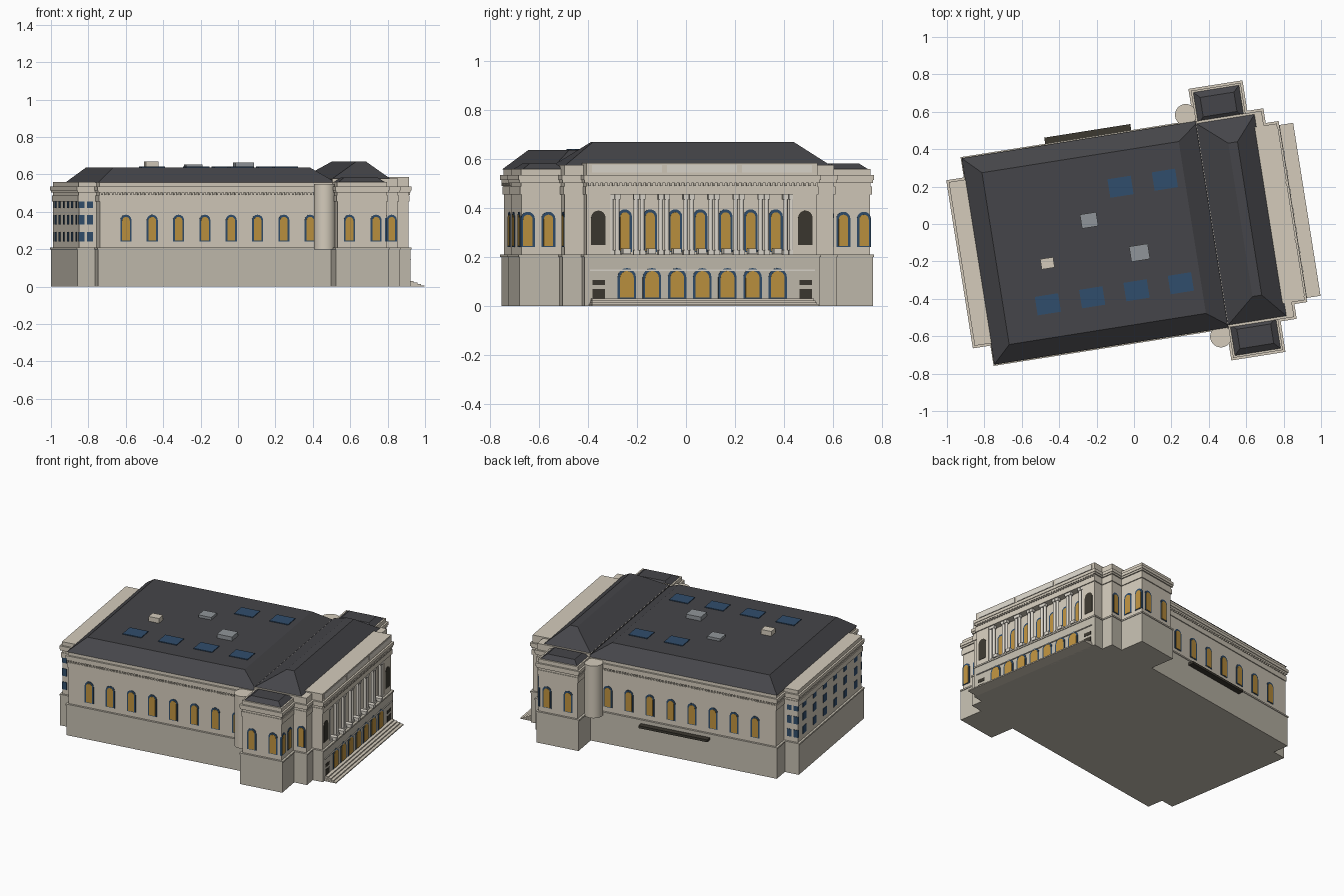
import bpy, bmesh
from math import pi, sin, cos, radians
from mathutils import Matrix, Vector

if "Cube" in bpy.data.objects:
    bpy.data.objects.remove(bpy.data.objects["Cube"])

# Plan frame: u runs back to entrance, w is the symmetric cross axis
PLACE = Matrix.Rotation(radians(9), 4, 'Z') @ Matrix.Translation((0, -0.067, 0))


def material(name, r, g, b):
    m = bpy.data.materials.new(name)
    m.diffuse_color = (r, g, b, 1)
    m.use_nodes = True
    m.node_tree.nodes["Principled BSDF"].inputs["Base Color"].default_value = m.diffuse_color
    return m


STONE = material("stone", .66, .60, .50)
BASE = material("base_stone", .55, .51, .43)
PALE = material("pale_stone", .72, .68, .61)
ROOF = material("slate", .06, .06, .067)
AMBER = material("amber_glass", .52, .29, .05)
BLUE = material("blue_frame", .03, .075, .15)
DARK = material("dark_recess", .045, .04, .03)
GREY = material("grey_metal", .28, .30, .32)


class Part:
    """Collects simple solids into one named object."""

    def __init__(self, name, mat):
        self.name, self.mat, self.bm = name, mat, bmesh.new()

    def prism(self, low, high):
        a = [self.bm.verts.new(p) for p in low]
        b = [self.bm.verts.new(p) for p in high]
        n = len(a)
        self.bm.faces.new(a[::-1])
        self.bm.faces.new(b)
        for i in range(n):
            j = (i + 1) % n
            self.bm.faces.new((a[i], a[j], b[j], b[i]))

    def box(self, u0, u1, w0, w1, z0, z1):
        self.frustum((u0, u1, w0, w1), (u0, u1, w0, w1), z0, z1)

    def frustum(self, r0, r1, z0, z1):
        ring = lambda r, z: [(r[0], r[2], z), (r[1], r[2], z), (r[1], r[3], z), (r[0], r[3], z)]
        self.prism(ring(r0, z0), ring(r1, z1))

    def cylinder(self, u, w, r, z0, z1, n=12):
        ring = lambda z: [(u + r * cos(2 * pi * i / n), w + r * sin(2 * pi * i / n), z) for i in range(n)]
        self.prism(ring(z0), ring(z1))

    def opening(self, u, w, normal, width, z0, z1, proud, arched=True):
        n = Vector((*normal, 0))
        t = Vector((-n.y, n.x, 0))
        h = width / 2
        prof = [(-h, z0), (h, z0)]
        if arched:
            prof += [(h * cos(pi * i / 8), z1 - h + h * sin(pi * i / 8)) for i in range(9)]
        else:
            prof += [(h, z1), (-h, z1)]
        at = lambda d: [Vector((u, w, z)) + t * s + n * d for s, z in prof]
        self.prism(at(-.008), at(proud))

    def finish(self, smooth=False):
        bmesh.ops.recalc_face_normals(self.bm, faces=self.bm.faces)
        self.bm.transform(PLACE)
        me = bpy.data.meshes.new(self.name)
        self.bm.to_mesh(me)
        self.bm.free()
        me.materials.append(self.mat)
        ob = bpy.data.objects.new(self.name, me)
        bpy.context.collection.objects.link(ob)
        if smooth:
            bpy.context.view_layer.objects.active = ob
            ob.select_set(True)
            bpy.ops.object.shade_smooth_by_angle(angle=radians(40))
            ob.select_set(False)


def layers(name, u0, u1, w0, w1, top, skip_wall=False):
    """Plinth, wall, frieze, cornice and parapet of one mass."""
    rows = [(0, .2, .004, 0), (.2, .21, 0, 0), (.21, .455, .014, 1), (.455, .488, .008, 1),
            (.488, .503, .012, 1), (.503, .515, .004, 1), (.515, .535, 0, 1), (.535, top, .012, 1)]
    low, up = Part(name + "_plinth", BASE), Part(name + "_walls", STONE)
    for z0, z1, d, k in rows:
        if skip_wall and z0 == .21:
            continue
        (up if k else low).box(u0 + d, u1 - d, w0 + d, w1 - d, z0, z1)
    low.finish()
    up.finish()


# Masses
layers("main_hall", -.86, .45, -.565, .565, .56)
layers("rear_wing", -.955, -.80, -.455, .455, .56)
layers("front_block", .40, .78, -.57, .57, .577)
layers("portico", .70, .85, -.49, .49, .585, skip_wall=True)
layers("north_pavilion", .40, .693, .5, .735, .56)
layers("south_pavilion", .40, .693, -.735, -.5, .56)

# Portico recess: back wall and end piers
p = Part("portico_recess", STONE)
p.box(.70, .795, -.476, .476, .21, .455)
for s in (-1, 1):
    a, b = sorted((s * .378, s * .476))
    p.box(.70, .836, a, b, .21, .455)
p.finish()

# Stair drums between hall and pavilions
p = Part("stair_drums", STONE)
for s in (-1, 1):
    p.cylinder(.365, s * .60, .058, .2, .55, 28)
p.finish(True)

# Roofs
p = Part("main_roof", ROOF)
p.frustum((-.855, .43, -.558, .558), (-.76, .305, -.465, .465), .558, .637)
p.finish()
p = Part("front_roof", ROOF)
p.frustum((.41, .73, -.548, .548), (.565, .615, -.415, .415), .575, .67)
p.box(.41, .73, -.548, .548, .55, .575)
p.finish()
p = Part("pavilion_roofs", ROOF)
for s in (-1, 1):
    a, b = sorted((s * .54, s * .715))
    p.frustum((.42, .673, a, b), (.455, .638, a + .035, b - .035), .558, .583)
p.finish()

# Roof skylights and service boxes
p = Part("skylights", BLUE)
for u, w in [(-.04, .275), (.2, .275)] + [(-.522 + .24 * i, -.285) for i in range(4)]:
    p.box(u - .063, u + .063, w - .05, w + .05, .63, .642)
p.finish()
p = Part("roof_vents", GREY)
p.box(-.278, -.19, .086, .162, .63, .654)
p.box(-.045, .056, -.131, -.048, .63, .664)
p.finish()
p = Part("roof_hatch", STONE)
p.box(-.525, -.455, -.096, -.04, .63, .669)
p.finish()

# Windows
frames, panes = Part("window_frames", BLUE), Part("window_glass", AMBER)


def window(u, w, normal, z0=.242, z1=.385, width=.065):
    frames.opening(u, w, normal, width, z0, z1, .003)
    panes.opening(u, w, normal, width - .019, z0 + .004, z1 - .012, .005)


for s in (-1, 1):
    for i in range(8):
        window(-.705 + .1425 * i, s * .551, (0, s), width=.06)
    for u in (.478, .622):
        window(u, s * .721, (0, s), width=.06)
    window(.733, s * .556, (0, s), width=.055)
    for w in (.61, .695):
        window(.679, s * w, (1, 0), width=.058)
for i in range(-3, 4):
    window(.795, i * .104, (1, 0), .22, .395, .058)
    window(.846, i * .104, (1, 0), .03, .155, .076)
for z in (.242, .332, .42):
    for i in range(6):
        frames.opening(-.941, (i - 2.5) * .142, (-1, 0), .045, z, z + .05, .003, False)
    for s in (-1, 1):
        for u in (-.927, -.882):
            frames.opening(u, s * .441, (0, s), .032, z, z + .05, .003, False)
frames.finish()
panes.finish()

# Dark niches and small end openings
p = Part("niches", DARK)
for s in (-1, 1):
    p.opening(.836, s * .428, (1, 0), .06, .25, .39, .002)
    for z0, z1 in ((.03, .07), (.085, .107)):
        p.opening(.846, s * .428, (1, 0), .052, z0, z1, .002, False)
p.finish()

# Paired columns
shafts, blocks = Part("columns", PALE), Part("column_blocks", PALE)
for i in range(8):
    for d in (-.0125, .0125):
        w = (i - 3.5) * .103 + d
        shafts.cylinder(.823, w, .0095, .225, .44)
        for z0, z1 in ((.21, .228), (.436, .456)):
            blocks.box(.811, .835, w - .0115, w + .0115, z0, z1)
for i in range(-3, 4):
    blocks.box(.80, .855, i * .104 - .016, i * .104 + .016, .212, .234)
shafts.finish(True)
blocks.finish()

# Facade band and attic panels
p = Part("facade_trim", PALE)
p.box(.84, .852, -.465, .465, .144, .149)
p.box(.84, .852, -.465, .465, .012, .022)
for i in range(-1, 2):
    p.box(.83, .841, i * .31 - .145, i * .31 + .145, .545, .577)
p.finish()

# Dentils under the cornice
p = Part("dentils", STONE)
for s in (-1, 1):
    for i in range(60):
        u = -.84 + i * .0195
        a, b = sorted((s * .55, s * .562))
        p.box(u, u + .009, a, b, .491, .503)
for i in range(48):
    w = -.47 + i * .0198
    p.box(.836, .847, w, w + .009, .491, .503)
p.finish()

# Entrance steps
p = Part("entrance_steps", STONE)
for i in range(4):
    p.box(.83, .925 - .019 * i, -.468 + .003 * i, .468 - .003 * i, .0075 * i, .0075 * (i + 1))
p.finish()

# Side canopy
p = Part("side_canopy", DARK)
p.box(-.402, .064, .54, .598, .168, .184)
p.finish()
